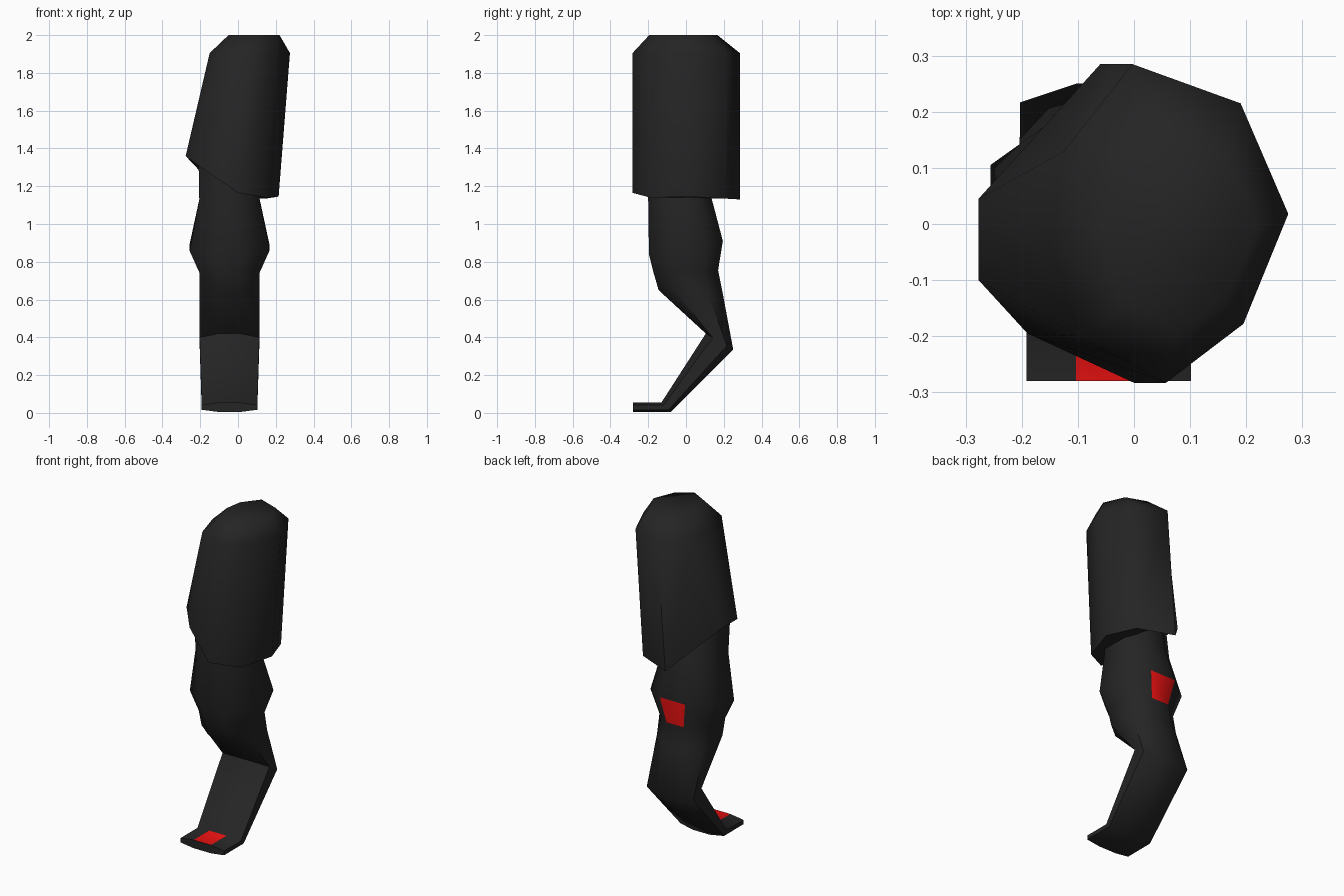
import bpy, bmesh, math

if "Cube" in bpy.data.objects:
    bpy.data.objects.remove(bpy.data.objects["Cube"])


def material(name, rgb):
    m = bpy.data.materials.new(name)
    m.diffuse_color = (*rgb, 1)
    m.use_nodes = True
    m.node_tree.nodes["Principled BSDF"].inputs["Base Color"].default_value = m.diffuse_color
    return m


BLACK = material("soft_black", (0.018, 0.018, 0.018))
RED = material("bright_red", (0.75, 0.005, 0.005))


def loft(name, rings, red_faces=()):
    """Skin equal-sized rings, cap both ends; red_faces holds (ring, side) pairs."""
    bm = bmesh.new()
    rows = [[bm.verts.new(p) for p in ring] for ring in rings]
    n = len(rows[0])
    for i in range(len(rows) - 1):
        for j in range(n):
            k = (j + 1) % n
            f = bm.faces.new((rows[i][j], rows[i][k], rows[i + 1][k], rows[i + 1][j]))
            f.material_index = int((i, j) in red_faces)
    bm.faces.new(rows[0])
    bm.faces.new(rows[-1])
    bmesh.ops.recalc_face_normals(bm, faces=bm.faces[:])
    me = bpy.data.meshes.new(name)
    bm.to_mesh(me)
    bm.free()
    me.materials.append(BLACK)
    me.materials.append(RED)
    ob = bpy.data.objects.new(name, me)
    bpy.context.collection.objects.link(ob)
    bpy.ops.object.select_all(action='DESELECT')
    ob.select_set(True)
    bpy.context.view_layer.objects.active = ob
    bpy.ops.object.shade_smooth_by_angle(angle=math.radians(62))
    return ob


# Thigh guard: slanted hem, shoulder ring, smaller flat top
hem = [(.215, .018, 1.145), (.15, .2, 1.135), (-.06, .285, 1.13), (-.277, .045, 1.36),
       (-.277, -.1, 1.36), (-.19, -.195, 1.295), (0, -.283, 1.165), (.15, -.19, 1.14)]
shoulder = [(.275, .018), (.19, .215), (-.003, .285), (-.125, .13),
            (-.15, -.03), (-.1, -.2), (.057, -.283), (.195, -.178)]
loft("thigh_guard", [
    hem,
    [(x, y, 1.905) for x, y in shoulder],
    [(.085 + (x - .0625) * .635, -.015 + y * .635, 2.0) for x, y in shoulder],
])

# Leg sections: front (y, z), back (y, z), half width, half width of the flat centre
CX = -.045
sections = [
    ((-.20, 1.40), (.08, 1.40), .165, .06),
    ((-.20, 1.13), (.137, 1.13), .16, .06),
    ((-.196, .84), (.195, .91), .211, .085),
    ((-.171, .74), (.17, .755), .16, .058),
    ((-.145, .65), (.195, .63), .159, .058),
    ((.105, .42), (.25, .335), .158, .058),
    ((-.13, .055), (-.08, .005), .147, .058),
    ((-.28, .055), (-.28, .005), .147, .058),
]


def section(front, back, w, c):
    pts = [(-c, 0), (c, 0), (w, .25), (w, .77), (c, 1), (-c, 1), (-w, .77), (-w, .25)]
    return [(CX + x, front[0] + (back[0] - front[0]) * t,
             front[1] + (back[1] - front[1]) * t) for x, t in pts]


# Red patches: centre back of the knee, centre top of the foot
loft("lower_leg", [section(*s) for s in sections], {(2, 4), (6, 0)})
